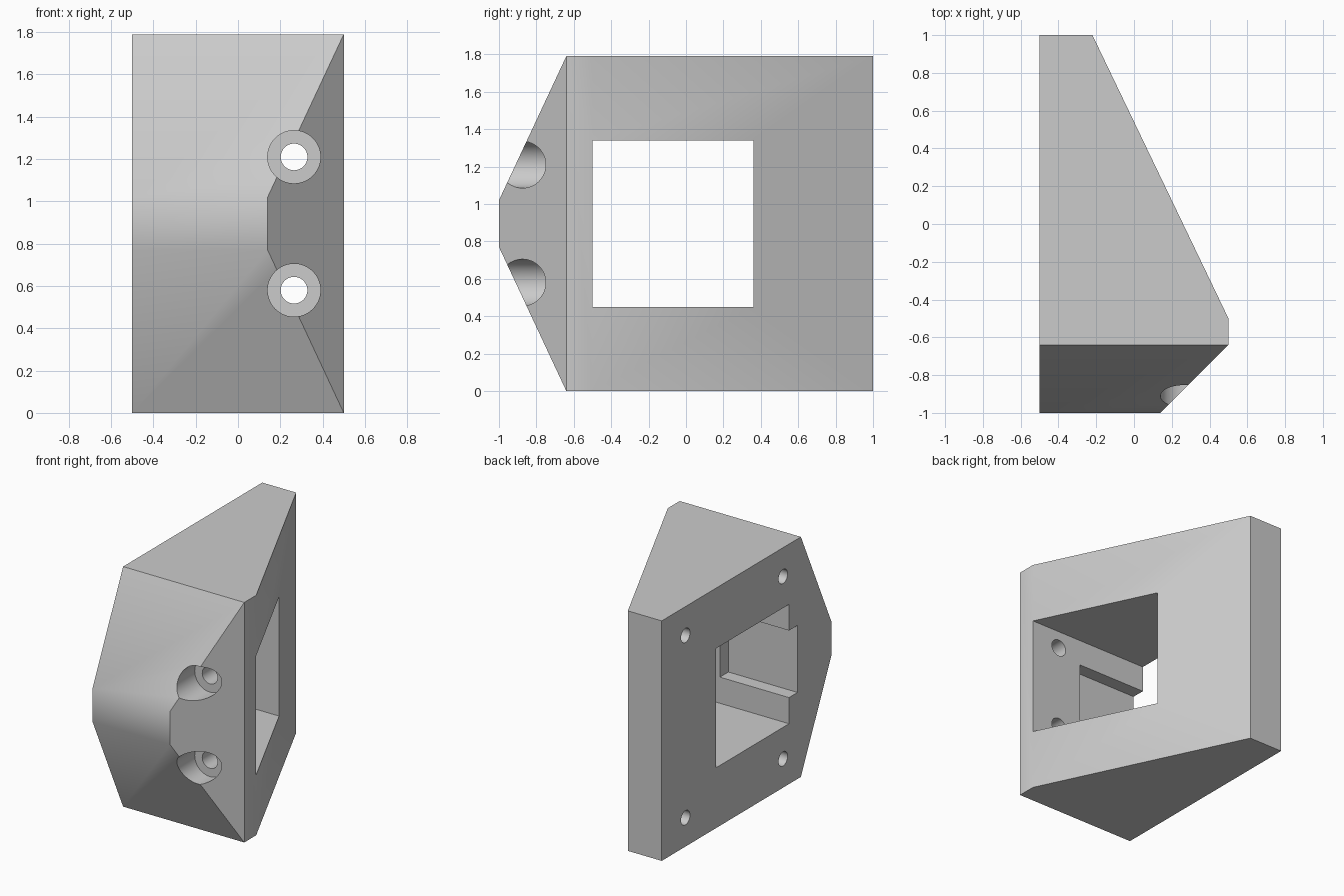
import bpy, bmesh, math
from mathutils import Vector

cube = bpy.data.objects.get("Cube")
if cube:
    bpy.data.objects.remove(cube, do_unlink=True)

H = 1.79

grey = bpy.data.materials.new("light grey")
grey.use_nodes = True
colour = (0.6, 0.6, 0.6, 1)
grey.diffuse_color = colour
grey.node_tree.nodes["Principled BSDF"].inputs["Base Color"].default_value = colour


def add_object(name, bm):
    bmesh.ops.recalc_face_normals(bm, faces=bm.faces)
    mesh = bpy.data.meshes.new(name)
    bm.to_mesh(mesh)
    bm.free()
    mesh.materials.append(grey)
    obj = bpy.data.objects.new(name, mesh)
    bpy.context.collection.objects.link(obj)
    return obj


# Wedge-shaped housing: plan outline extruded upward
outline = [(-0.5, 1), (-0.5, -1), (0.14, -1), (0.5, -0.64), (0.5, -0.5), (-0.22, 1)]
bm = bmesh.new()
base = bm.faces.new([bm.verts.new((x, y, 0)) for x, y in outline])
top = bmesh.ops.extrude_face_region(bm, geom=[base])
bmesh.ops.translate(bm, vec=(0, 0, H),
                    verts=[v for v in top["geom"] if isinstance(v, bmesh.types.BMVert)])

# Sloped nose, above and below
for z, side in ((1.02, 1), (H - 1.02, -1)):
    cut = bmesh.ops.bisect_plane(bm, geom=bm.verts[:] + bm.edges[:] + bm.faces[:],
                                 plane_co=(0, -1, z),
                                 plane_no=Vector((0, -(H - 1.02), 0.36 * side)),
                                 clear_outer=True, dist=1e-5)
    edges = [e for e in cut["geom_cut"] if isinstance(e, bmesh.types.BMEdge)]
    bmesh.ops.holes_fill(bm, edges=edges, sides=0)
bmesh.ops.remove_doubles(bm, verts=bm.verts, dist=1e-4)
housing = add_object("housing", bm)


def carve(name, bm):
    cutter = add_object(name, bm)
    cutter.hide_render = True
    mod = housing.modifiers.new(name, "BOOLEAN")
    mod.operation = "DIFFERENCE"
    mod.solver = "EXACT"
    mod.object = cutter
    bpy.context.view_layer.objects.active = housing
    bpy.ops.object.modifier_apply(modifier=name)
    bpy.data.objects.remove(cutter, do_unlink=True)


def carve_box(name, low, high):
    low, high = Vector(low), Vector(high)
    bm = bmesh.new()
    bmesh.ops.create_cube(bm, size=1)
    bmesh.ops.scale(bm, vec=high - low, verts=bm.verts)
    bmesh.ops.translate(bm, vec=(low + high) / 2, verts=bm.verts)
    carve(name, bm)


def carve_hole(name, start, end, radius):
    start, end = Vector(start), Vector(end)
    axis = end - start
    bm = bmesh.new()
    bmesh.ops.create_cone(bm, cap_ends=True, segments=48, radius1=radius,
                          radius2=radius, depth=axis.length)
    bmesh.ops.rotate(bm, verts=bm.verts,
                     matrix=axis.to_track_quat("Z", "Y").to_matrix())
    bmesh.ops.translate(bm, vec=(start + end) / 2, verts=bm.verts)
    carve(name, bm)


# Window through the body and the notch in its front wall
carve_box("window", (-0.7, -0.5, 0.45), (0.7, 0.36, 1.34))
carve_box("notch", (-0.7, -0.6, 0.645), (0.07, -0.4, 1.145))

# Counterbored screw holes in the nose
for z in (0.58, 1.21):
    carve_hole("counterbore", (0.265, -1.2, z), (0.265, -0.71, z), 0.125)
    carve_hole("screw_hole", (0.265, -0.9, z), (0.265, -0.4, z), 0.063)

# Blind mounting holes in the flat side
for y in (-0.43, 0.72):
    for z in (0.215, 1.575):
        carve_hole("mounting_hole", (-0.7, y, z), (-0.2, y, z), 0.053)

bpy.ops.object.select_all(action="DESELECT")
housing.select_set(True)
bpy.context.view_layer.objects.active = housing
bpy.ops.object.shade_smooth_by_angle(angle=math.radians(30))
